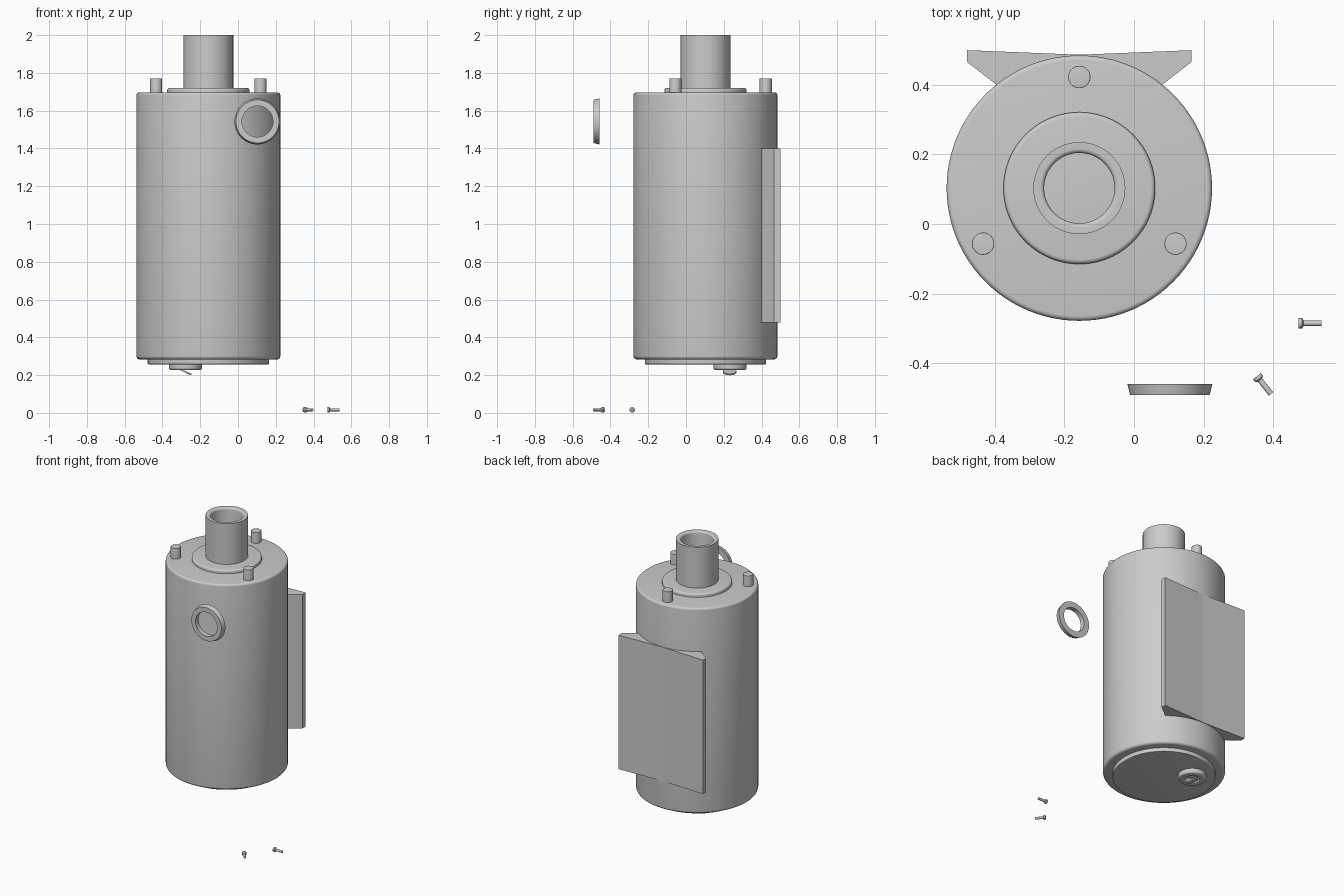
import bpy, bmesh, math
from mathutils import Vector, Matrix

if "Cube" in bpy.data.objects:
    bpy.data.objects.remove(bpy.data.objects["Cube"])

CX, CY = -0.157, 0.103     # axis of the tank


def finish(name, bm):
    bmesh.ops.remove_doubles(bm, verts=bm.verts, dist=1e-5)
    bmesh.ops.recalc_face_normals(bm, faces=bm.faces)
    me = bpy.data.meshes.new(name)
    bm.to_mesh(me)
    bm.free()
    ob = bpy.data.objects.new(name, me)
    bpy.context.collection.objects.link(ob)
    bpy.ops.object.select_all(action='DESELECT')
    ob.select_set(True)
    bpy.context.view_layer.objects.active = ob
    bpy.ops.object.shade_smooth_by_angle(angle=math.radians(35))
    return ob


def rounded(profile, closed):
    """Turn (r, z, fillet) corners into a point list with arcs."""
    pts, n = [], len(profile)
    for i, (r, z, f) in enumerate(profile):
        p = Vector((r, z))
        if f == 0 or (not closed and i in (0, n - 1)):
            pts.append(p)
            continue
        a = p + (Vector(profile[i - 1][:2]) - p).normalized() * f
        b = p + (Vector(profile[(i + 1) % n][:2]) - p).normalized() * f
        k = f * 0.552 / f
        for s in range(6):
            t = s / 5
            c1, c2 = a.lerp(p, k), b.lerp(p, k)
            pts.append(a * (1-t)**3 + c1 * 3*t*(1-t)**2 + c2 * 3*t*t*(1-t) + b * t**3)
    return pts


def lathe(name, profile, matrix, closed=False, segs=96):
    """Revolve a profile about local z, then place it."""
    pts = rounded(profile, closed)
    bm = bmesh.new()
    vs = [bm.verts.new((p.x, 0, p.y)) for p in pts]
    pairs = list(zip(vs, vs[1:])) + ([(vs[-1], vs[0])] if closed else [])
    edges = [bm.edges.new(e) for e in pairs]
    bmesh.ops.spin(bm, geom=vs + edges, cent=(0, 0, 0), axis=(0, 0, 1),
                   angle=math.tau, steps=segs, use_duplicate=False)
    bmesh.ops.transform(bm, matrix=matrix, verts=bm.verts)
    return finish(name, bm)


axis = Matrix.Translation((CX, CY, 0))

# Tank body, base plate and top flange
lathe("tank_body", [(0, 0.283, 0), (0.381, 0.283, 0.018),
                    (0.381, 1.696, 0.014), (0, 1.696, 0)], axis)
lathe("base_plate", [(0, 0.257, 0), (0.321, 0.257, 0.005),
                     (0.321, 0.29, 0), (0, 0.29, 0)], axis)
lathe("top_flange", [(0, 1.69, 0), (0.218, 1.69, 0),
                     (0.218, 1.72, 0.013), (0, 1.72, 0)], axis)

# Hollow neck pipe
lathe("neck_pipe", [(0.132, 1.71, 0), (0.132, 2.0, 0), (0.101, 2.0, 0.012),
                    (0.101, 1.71, 0)], axis, closed=True)

# Three posts around the lid
for i in range(3):
    a = math.radians(90 + 120 * i)
    pos = Matrix.Translation((CX + 0.319 * math.cos(a), CY + 0.319 * math.sin(a), 0))
    lathe(f"lid_post_{i + 1}", [(0, 1.68, 0), (0.032, 1.68, 0),
                                (0.032, 1.77, 0.002), (0, 1.77, 0)], pos, segs=32)

# Drain collar with tilted flap under the base
drain = Matrix.Translation((-0.278, 0.233, 0))
lathe("drain_collar", [(0.088, 0.258, 0), (0.088, 0.226, 0.013), (0.043, 0.226, 0.006),
                       (0.043, 0.258, 0)], drain, closed=True, segs=48)
lathe("drain_flap", [(0, -0.004, 0), (0.036, -0.004, 0), (0.036, 0.004, 0), (0, 0.004, 0)],
      Matrix.Translation((-0.28, 0.231, 0.218)) @ Matrix.Rotation(math.radians(25), 4, 'Y'),
      segs=32)

# Rear mounting bracket: two wings joined at the back of the tank
half = [(0, 0.383), (0.322, 0.396), (0.322, 0.362), (0.238, 0.297)]
outline = half + [(-x, y) for x, y in reversed(half[1:])]
bm = bmesh.new()
face = bm.faces.new([bm.verts.new((CX + x, CY + y, 0.479)) for x, y in outline])
ext = bmesh.ops.extrude_face_region(bm, geom=[face])
bmesh.ops.translate(bm, vec=(0, 0, 0.921),
                    verts=[v for v in ext['geom'] if isinstance(v, bmesh.types.BMVert)])
bracket = finish("rear_bracket", bm)
for p in bracket.data.polygons:
    p.use_smooth = False

# Detached tapered gauge ring, local z facing the front
lathe("gauge_ring", [(0.122, 0, 0), (0.114, 0.032, 0), (0.082, 0.032, 0), (0.082, 0, 0)],
      Matrix.Translation((0.103, -0.459, 1.543)) @ Matrix.Rotation(math.pi / 2, 4, 'X'),
      closed=True, segs=64)

# Two loose screws lying in front, pointing from head to tip
screw = [(0, 0, 0), (0.0145, 0, 0), (0.0145, 0.01, 0), (0.008, 0.014, 0),
         (0.008, 0.065, 0), (0, 0.065, 0)]
for i, (head, tip) in enumerate([((0.473, -0.285), (0.538, -0.285)),
                                 ((0.353, -0.437), (0.395, -0.49))]):
    d = Vector((tip[0] - head[0], tip[1] - head[1], 0))
    m = Matrix.Translation((*head, 0.0165)) @ d.to_track_quat('Z', 'Y').to_matrix().to_4x4()
    lathe(f"loose_screw_{i + 1}", screw, m, segs=24)
